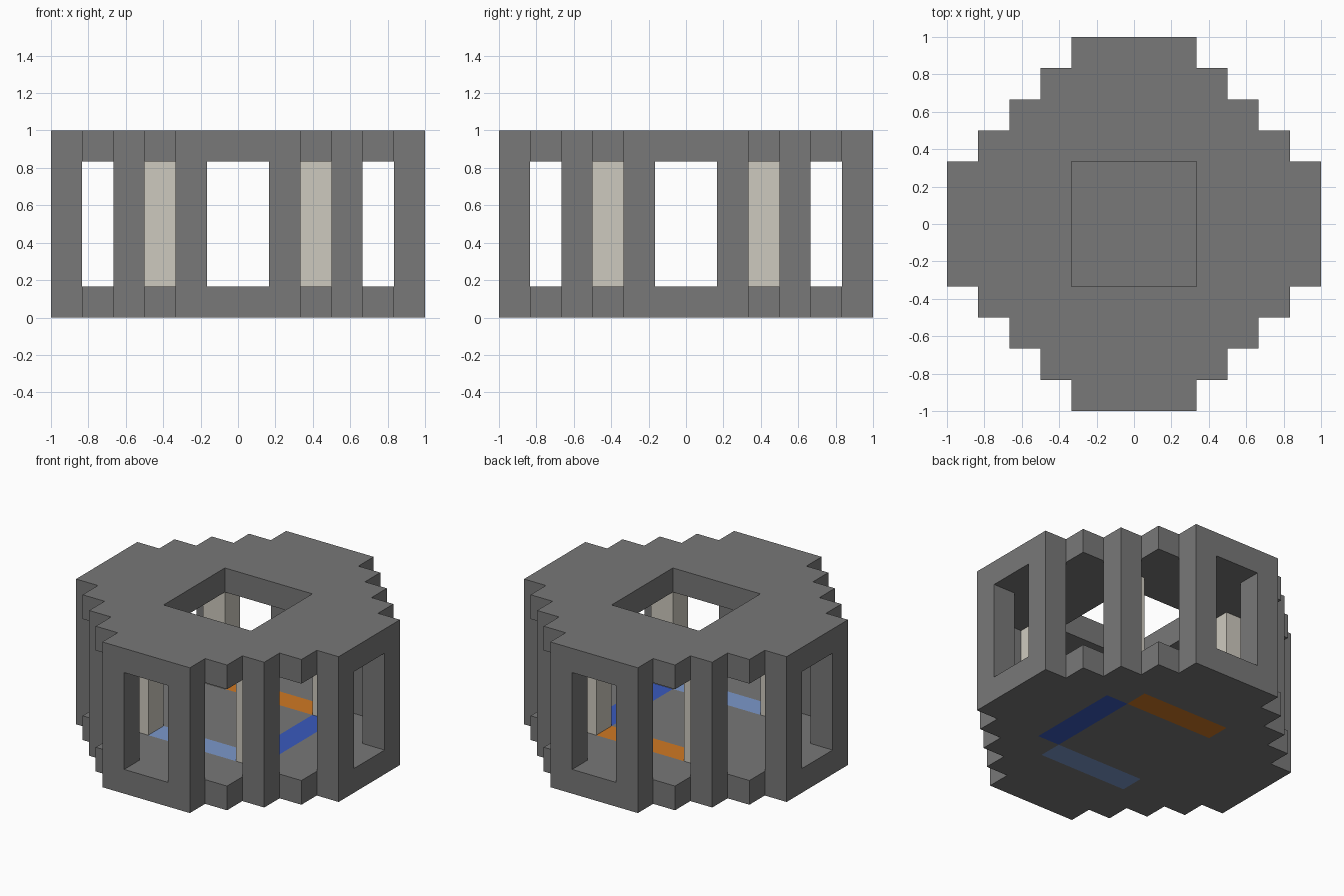
import bpy
import bmesh
from math import radians

default_cube = bpy.data.objects.get("Cube")
if default_cube:
    bpy.data.objects.remove(default_cube, do_unlink=True)

UNIT = 1 / 6          # edge of one block
HALF, HEIGHT = 6, 6   # half width and height in blocks


def srgb(*rgb):
    return [((c / 255 + 0.055) / 1.055) ** 2.4 for c in rgb] + [1.0]


def material(name, colour):
    mat = bpy.data.materials.new(name)
    mat.use_nodes = True
    mat.diffuse_color = colour
    bsdf = mat.node_tree.nodes["Principled BSDF"]
    bsdf.inputs["Base Color"].default_value = colour
    return mat


materials = {
    "stone_frame": material("grey stone", srgb(120, 120, 120)),
    "inner_posts": material("pale beige", srgb(206, 202, 191)),
    "front_floor_strip": material("light blue", srgb(124, 152, 202)),
    "left_floor_strip": material("deep blue", srgb(58, 90, 189)),
    "back_floor_strip": material("orange", srgb(207, 121, 36)),
}


def ring(i):
    """Distance of block i from the centre plane, counted from 0."""
    return i if i >= 0 else -i - 1


def part_at(i, j, k):
    """Name of the part filling block (i, j, k), or None where it is empty."""
    a, b = ring(i), ring(j)
    low, high = min(a, b), max(a, b)
    # Stepped round outline
    if high > 5 or not 0 <= k < HEIGHT or (low >= 2 and a + b > 6):
        return None
    # Floor with three coloured strips running through it
    if k == 0:
        if a < 2 and j == 2:
            return "back_floor_strip"
        if a < 2 and j == -3:
            return "front_floor_strip"
        if b < 2 and i == 2:
            return "left_floor_strip"
        return "stone_frame"
    # Roof with a square opening
    if k == HEIGHT - 1:
        return "stone_frame" if high >= 2 else None
    # Window jambs, diagonal posts and the inner posts
    if (low, high) in {(1, 5), (3, 3)}:
        return "stone_frame"
    return "inner_posts" if (low, high) == (2, 2) else None


def build(name):
    """Skin the outer faces of one part and merge the flat areas."""
    bm = bmesh.new()
    corners = {}

    def vert(p):
        if p not in corners:
            corners[p] = bm.verts.new([c * UNIT for c in p])
        return corners[p]

    span = range(-HALF, HALF)
    cells = [(i, j, k) for i in span for j in span for k in range(HEIGHT)
             if part_at(i, j, k) == name]
    for cell in cells:
        for axis in range(3):
            for side in (0, 1):
                near = list(cell)
                near[axis] += 2 * side - 1
                if part_at(*near):
                    continue
                loop = []
                for u, v in ((0, 0), (1, 0), (1, 1), (0, 1)):
                    p = list(cell)
                    p[axis] += side
                    p[(axis + 1) % 3] += u
                    p[(axis + 2) % 3] += v
                    loop.append(vert(tuple(p)))
                bm.faces.new(loop if side else loop[::-1])
    bmesh.ops.dissolve_limit(bm, angle_limit=radians(1), verts=bm.verts[:],
                             edges=bm.edges[:])
    mesh = bpy.data.meshes.new(name)
    bm.to_mesh(mesh)
    bm.free()
    mesh.materials.append(materials[name])
    bpy.context.collection.objects.link(bpy.data.objects.new(name, mesh))


for part in materials:
    build(part)
